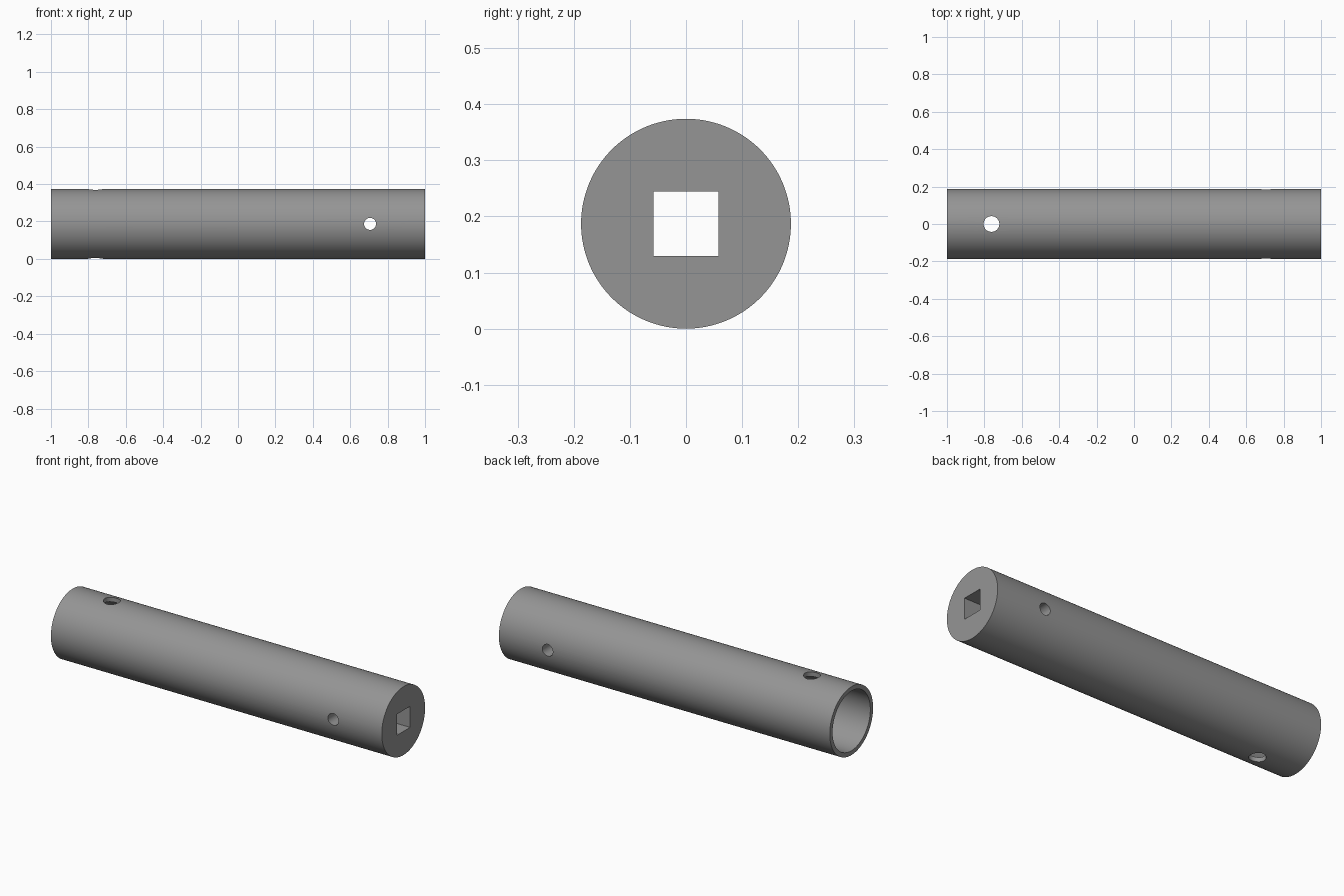
import bpy
import math

if "Cube" in bpy.data.objects:
    bpy.data.objects.remove(bpy.data.objects["Cube"])

R = 0.187          # outer radius
CZ = R             # height of the tube axis

steel = bpy.data.materials.new("steel_grey")
steel.diffuse_color = (0.3, 0.3, 0.3, 1.0)
steel.use_nodes = True
steel.node_tree.nodes["Principled BSDF"].inputs["Base Color"].default_value = steel.diffuse_color


def cylinder(name, radius, length, loc, rot, sides):
    bpy.ops.mesh.primitive_cylinder_add(vertices=sides, radius=radius, depth=length,
                                        location=loc, rotation=rot)
    ob = bpy.context.object
    ob.name = name
    ob.data.materials.append(steel)
    return ob


def cut(target, cutter):
    mod = target.modifiers.new(cutter.name, 'BOOLEAN')
    mod.operation = 'DIFFERENCE'
    mod.solver = 'EXACT'
    mod.object = cutter
    bpy.context.view_layer.objects.active = target
    bpy.ops.object.modifier_apply(modifier=mod.name)
    bpy.data.objects.remove(cutter, do_unlink=True)


ALONG_X = (0, math.pi / 2, 0)
ALONG_Y = (math.pi / 2, 0, 0)

# Outer shaft
tube = cylinder("tube", R, 2.0, (0, 0, CZ), ALONG_X, 128)

# Wide round bore, open at the left end
BORE_END = 0.4
cut(tube, cylinder("bore", 0.163, BORE_END + 1.1, ((BORE_END - 1.1) / 2, 0, CZ), ALONG_X, 128))

# Square socket from the right end into the bore
bpy.ops.mesh.primitive_cube_add(size=1, location=(0.7, 0, CZ))
socket = bpy.context.object
socket.name = "square_socket"
socket.scale = (0.8, 0.115, 0.115)
socket.data.materials.append(steel)
cut(tube, socket)

# Cross holes: vertical near the left end, horizontal near the right end
cut(tube, cylinder("vertical_hole", 0.042, 0.6, (-0.762, 0, CZ), (0, 0, 0), 48))
cut(tube, cylinder("cross_hole", 0.032, 0.6, (0.706, 0, CZ), ALONG_Y, 48))

# Smooth round walls, sharp rims
bpy.ops.object.select_all(action='DESELECT')
tube.select_set(True)
bpy.context.view_layer.objects.active = tube
bpy.ops.object.shade_smooth_by_angle(angle=math.radians(30))
